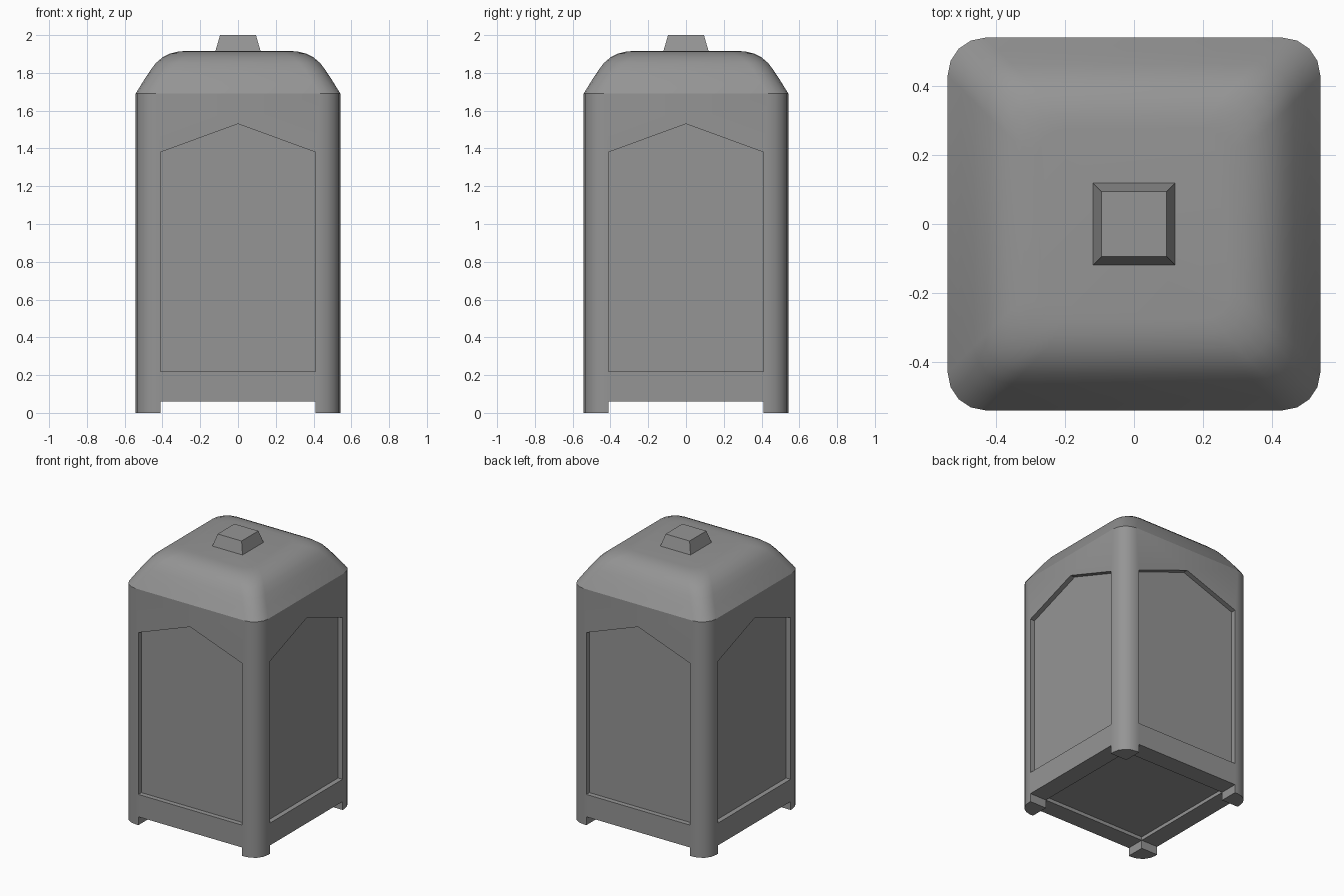
import bpy, bmesh, math
from mathutils import Matrix, Vector

if "Cube" in bpy.data.objects:
    bpy.data.objects.remove(bpy.data.objects["Cube"])


def rounded_square(half, radius, z, segs=4):
    pts = []
    c = half - radius
    for q in range(4):
        sx = 1 if q in (0, 3) else -1
        sy = 1 if q in (0, 1) else -1
        for i in range(segs + 1):
            a = (q + i / segs) * math.pi / 2
            pts.append((sx * c + radius * math.cos(a), sy * c + radius * math.sin(a), z))
    return pts


def square(half, z):
    return [(half, half, z), (-half, half, z), (-half, -half, z), (half, -half, z)]


paint = bpy.data.materials.new("dark_grey")
paint.diffuse_color = (0.3, 0.3, 0.3, 1)
paint.use_nodes = True
paint.node_tree.nodes["Principled BSDF"].inputs["Base Color"].default_value = paint.diffuse_color


def loft(name, rings, copies=1):
    """Skin a stack of rings into a closed solid, repeated around z."""
    bm = bmesh.new()
    for k in range(copies):
        rot = Matrix.Rotation(k * 2 * math.pi / copies, 3, 'Z')
        loops = [[bm.verts.new(rot @ Vector(p)) for p in ring] for ring in rings]
        n = len(loops[0])
        for a, b in zip(loops, loops[1:]):
            for i in range(n):
                j = (i + 1) % n
                bm.faces.new((a[i], a[j], b[j], b[i]))
        bm.faces.new(loops[0][::-1])
        bm.faces.new(loops[-1])
    bmesh.ops.recalc_face_normals(bm, faces=bm.faces)
    mesh = bpy.data.meshes.new(name)
    bm.to_mesh(mesh)
    bm.free()
    mesh.materials.append(paint)
    obj = bpy.data.objects.new(name, mesh)
    bpy.context.collection.objects.link(obj)
    return obj


def activate(obj):
    bpy.ops.object.select_all(action='DESELECT')
    obj.select_set(True)
    bpy.context.view_layer.objects.active = obj


def cut(obj, cutter):
    cutter.hide_render = True
    mod = obj.modifiers.new("cut", 'BOOLEAN')
    mod.operation = 'DIFFERENCE'
    mod.solver = 'EXACT'
    mod.object = cutter
    activate(obj)
    bpy.ops.object.modifier_apply(modifier=mod.name)
    bpy.data.objects.remove(cutter)


def smooth(obj, angle):
    activate(obj)
    bpy.ops.object.shade_smooth_by_angle(angle=math.radians(angle))


HALF, RADIUS, INNER = 0.542, 0.11, 0.41
EAVE, RECESS = 1.69, 0.035

# Body with rounded corner posts
body = loft("body", [rounded_square(HALF, RADIUS, 0), rounded_square(HALF, RADIUS, EAVE)])

# Recessed gabled panels on all four sides
outline = [(-INNER, 0.22), (INNER, 0.22), (INNER, 1.38), (0, 1.53), (-INNER, 1.38)]
panels = loft("panel_cutter", [[(x, y, z) for x, z in outline] for y in (-0.7, RECESS - HALF)], copies=4)
cut(body, panels)

# Gaps between the feet
for w, d in ((INNER, 0.8), (0.8, INNER)):
    cut(body, loft("foot_gap_cutter", [[(w * x, d * y, z) for x, y, _ in square(1, 0)]
                                       for z in (-0.1, 0.06)]))

# Recessed underside
cut(body, loft("underside_cutter", [square(INNER, -0.1), square(INNER, 0.085)]))
smooth(body, 30)

# Domed roof
profile = [(HALF, EAVE), (0.502, 1.755), (0.465, 1.812), (0.435, 1.852), (0.40, 1.882),
           (0.36, 1.902), (0.32, 1.912), (0.28, 1.916)]
roof = loft("roof", [rounded_square(h, min(RADIUS, h * 0.3), z) for h, z in profile])
smooth(roof, 40)

# Tapered cap on the roof
loft("roof_cap", [square(0.12, 1.90), square(0.12, 1.914), square(0.095, 2.0)])
